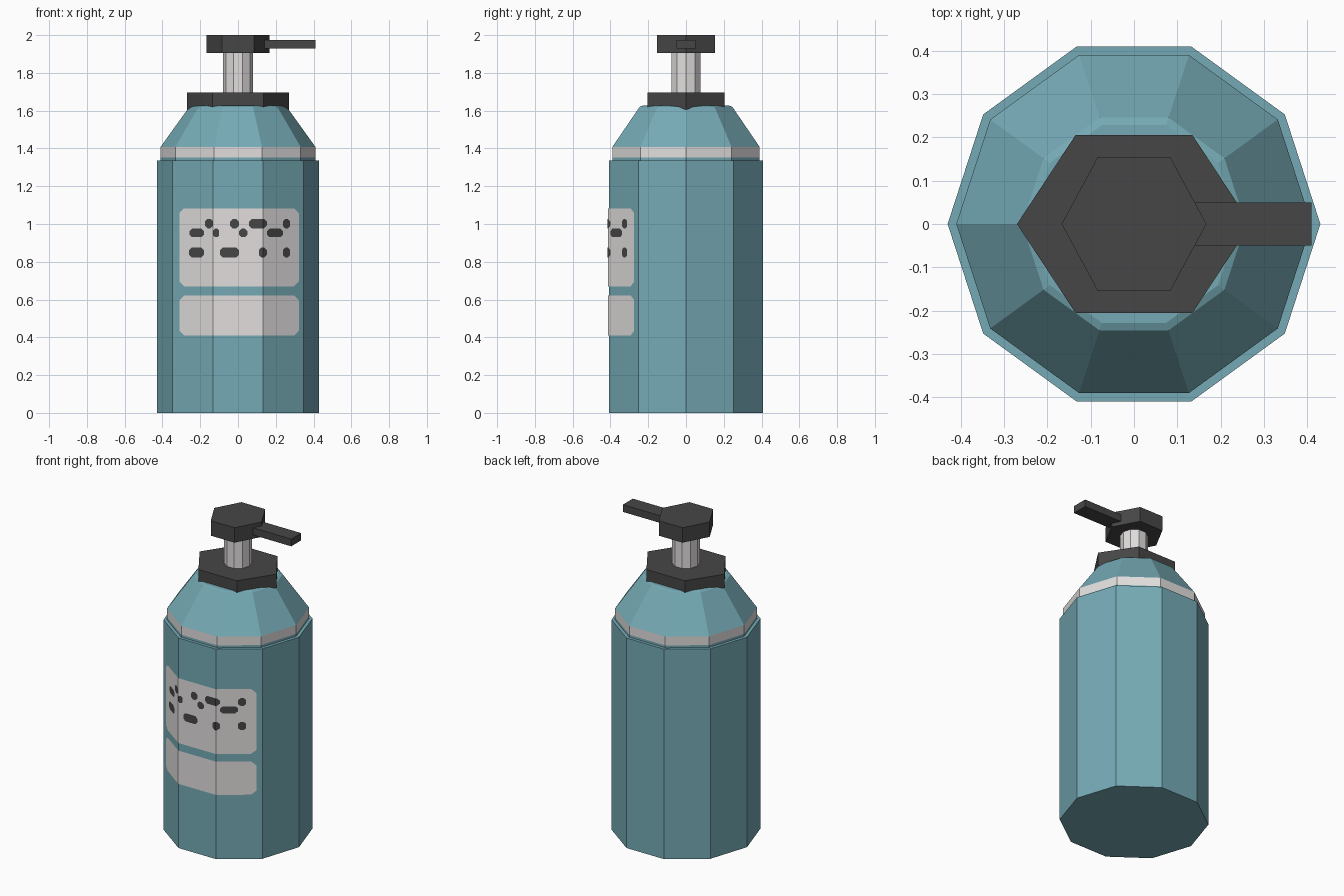
import bpy, bmesh, math

if "Cube" in bpy.data.objects:
    bpy.data.objects.remove(bpy.data.objects["Cube"])

def material(name, rgb):
    m = bpy.data.materials.new(name)
    m.diffuse_color = (*rgb, 1)
    m.use_nodes = True
    m.node_tree.nodes["Principled BSDF"].inputs["Base Color"].default_value = m.diffuse_color
    return m

TEAL = material("teal", (0.178, 0.402, 0.462))
WHITE = material("off_white", (0.76, 0.73, 0.73))
DARK = material("charcoal", (0.062, 0.062, 0.062))

def finish(name, bm, *mats):
    me = bpy.data.meshes.new(name)
    bm.to_mesh(me)
    bm.free()
    ob = bpy.data.objects.new(name, me)
    for m in mats:
        me.materials.append(m)
    bpy.context.collection.objects.link(ob)
    return ob

def lathe(name, sides, profile, *mats, sy=1.0):
    """Stack rings of (radius, z) into a closed faceted solid."""
    bm = bmesh.new()
    rings = []
    for r, z in profile:
        rings.append([bm.verts.new((r * math.cos(math.tau * i / sides),
                                    r * sy * math.sin(math.tau * i / sides), z))
                      for i in range(sides)])
    for a, b in zip(rings, rings[1:]):
        for i in range(sides):
            j = (i + 1) % sides
            bm.faces.new((a[i], a[j], b[j], b[i]))
    bm.faces.new(rings[0][::-1])
    bm.faces.new(rings[-1])
    # narrow vertical strip above the body ledge is the white band
    if len(mats) > 1:
        for f in bm.faces:
            if 1.36 < f.calc_center_median().z < 1.40 and abs(f.normal.z) < 0.2:
                f.material_index = 1
    bm.normal_update()
    return finish(name, bm, *mats)

# Bottle with ledge, white band and sloping shoulder
R = 0.43
bottle = lathe("bottle", 10, [(R, 0), (R, 1.337), (0.41, 1.337), (0.41, 1.352),
                              (0.41, 1.408), (0.258, 1.62), (0.24, 1.627)], TEAL, WHITE)
for p in bottle.data.polygons:
    if 1.36 < p.center.z < 1.40:
        p.material_index = 1

# Pump: collar, stem, head and nozzle
lathe("collar", 6, [(0.27, 1.607), (0.27, 1.695)], DARK, sy=0.877)
lathe("stem", 10, [(0.08, 1.65), (0.08, 1.92)], WHITE)
lathe("pump_head", 6, [(0.167, 1.905), (0.167, 2.0)], DARK, sy=1.07)
bm = bmesh.new()
bmesh.ops.create_cube(bm, size=1)
for v in bm.verts:
    v.co = (0.255 + v.co.x * 0.31, v.co.y * 0.1, 1.952 + v.co.z * 0.046)
finish("nozzle", bm, DARK)

# Painted patches wrapped over the front facets
XC, YC = R * math.cos(math.radians(72)), R * math.sin(math.radians(72))
SLOPE = (YC - R * math.sin(math.radians(36))) / (R * math.cos(math.radians(36)) - XC)

def patches(name, rects, cut, lift, mat):
    bm = bmesh.new()
    for x0, x1, z0, z1 in rects:
        c = min(cut, (x1 - x0) * 0.3, (z1 - z0) * 0.3)
        pts = [(x0 + c, z0), (x1 - c, z0), (x1, z0 + c), (x1, z1 - c),
               (x1 - c, z1), (x0 + c, z1), (x0, z1 - c), (x0, z0 + c)]
        bm.faces.new([bm.verts.new((x, 0, z)) for x, z in pts])
    for s in (-XC, XC):
        bmesh.ops.bisect_plane(bm, geom=bm.verts[:] + bm.edges[:] + bm.faces[:],
                               plane_co=(s, 0, 0), plane_no=(1, 0, 0))
    for v in bm.verts:
        v.co.y = -YC + max(0, abs(v.co.x) - XC) * SLOPE - lift
    bm.normal_update()
    finish(name, bm, mat)

patches("label_panels", [(-0.31, 0.322, 0.67, 1.083), (-0.31, 0.322, 0.41, 0.622)],
        0.025, 0.003, WHITE)

# Abstract dark marks in three rows: (z range, x ranges)
rows = [((0.977, 1.026), [(-0.175, -0.132), (-0.042, 0.005), (0.058, 0.153), (0.238, 0.275)]),
        ((0.93, 0.975), [(-0.256, -0.18), (-0.132, -0.1), (0.005, 0.05), (0.153, 0.238)]),
        ((0.823, 0.875), [(-0.26, -0.18), (-0.095, 0.005), (0.111, 0.153), (0.238, 0.275)])]
patches("label_marks", [(a, b, *z) for z, xs in rows for a, b in xs], 0.015, 0.006, DARK)
